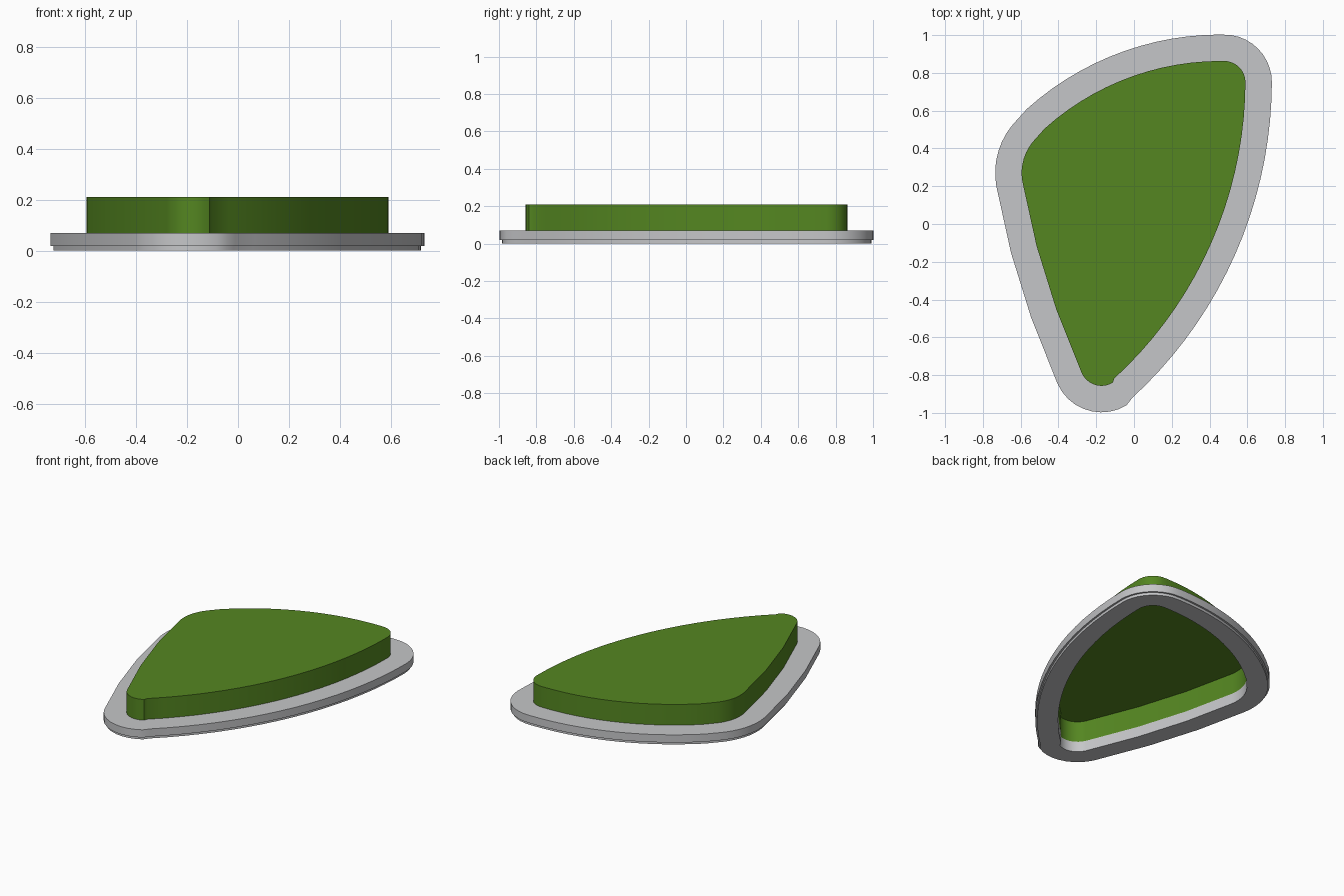
import bpy, bmesh, math

if "Cube" in bpy.data.objects:
    bpy.data.objects.remove(bpy.data.objects["Cube"])

# Rounded triangle outline: (centre x, centre y, radius, start deg, end deg, segments)
ARCS = [
    (0.477, 0.750, 0.113, 0, 90, 10),         # back right corner
    (0.460, -0.533, 1.396, 90, 135.2, 14),    # back edge
    (-0.335, 0.270, 0.260, 135.2, 190, 8),    # left corner
    (3.491, 0.945, 4.145, 190, 204.5, 3),     # left edge
    (-0.172, -0.742, 0.115, 204.5, 312, 10),  # front corner
    (-1.550, 0.760, 2.140, 312.5, 360, 18),   # right edge
]
RIM = 0.14


def outline(offset):
    """Outline points, pushed outward by offset."""
    pts = []
    for cx, cy, r, a0, a1, n in ARCS:
        for i in range(n):
            a = math.radians(a0 + (a1 - a0) * i / n)
            pts.append((cx + (r + offset) * math.cos(a), cy + (r + offset) * math.sin(a)))
    return pts


def material(name, color):
    m = bpy.data.materials.new(name)
    m.diffuse_color = (*color, 1)
    m.use_nodes = True
    m.node_tree.nodes["Principled BSDF"].inputs["Base Color"].default_value = m.diffuse_color
    return m


def build(name, rings, mat, cap=False, closed=False):
    """Bridge a list of (offset, z) rings; optionally cap the last or join to the first."""
    bm = bmesh.new()
    loops = [[bm.verts.new((x, y, z)) for x, y in outline(o)] for o, z in rings]
    pairs = list(zip(loops, loops[1:]))
    if closed:
        pairs.append((loops[-1], loops[0]))
    for a, b in pairs:
        for i in range(len(a)):
            j = (i + 1) % len(a)
            bm.faces.new((a[i], a[j], b[j], b[i]))
    if cap:
        bm.faces.new(loops[-1])
    me = bpy.data.meshes.new(name)
    bm.to_mesh(me)
    bm.free()
    me.materials.append(mat)
    ob = bpy.data.objects.new(name, me)
    bpy.context.collection.objects.link(ob)
    bpy.ops.object.select_all(action='DESELECT')
    ob.select_set(True)
    bpy.context.view_layer.objects.active = ob
    bpy.ops.object.shade_smooth_by_angle(angle=math.radians(30))
    return ob


grey = material("light grey", (0.56, 0.565, 0.58))
green = material("leaf green", (0.089, 0.239, 0.015))

# Flat rim with a small step under its outer edge and an open middle
build("rim", [(0, 0), (RIM - 0.012, 0), (RIM - 0.012, 0.018),
              (RIM, 0.018), (RIM, 0.07), (0, 0.07)], grey, closed=True)

# Raised green shell, hollow and open underneath
build("raised_pad", [(0, 0.07), (0, 0.21)], green, cap=True)
